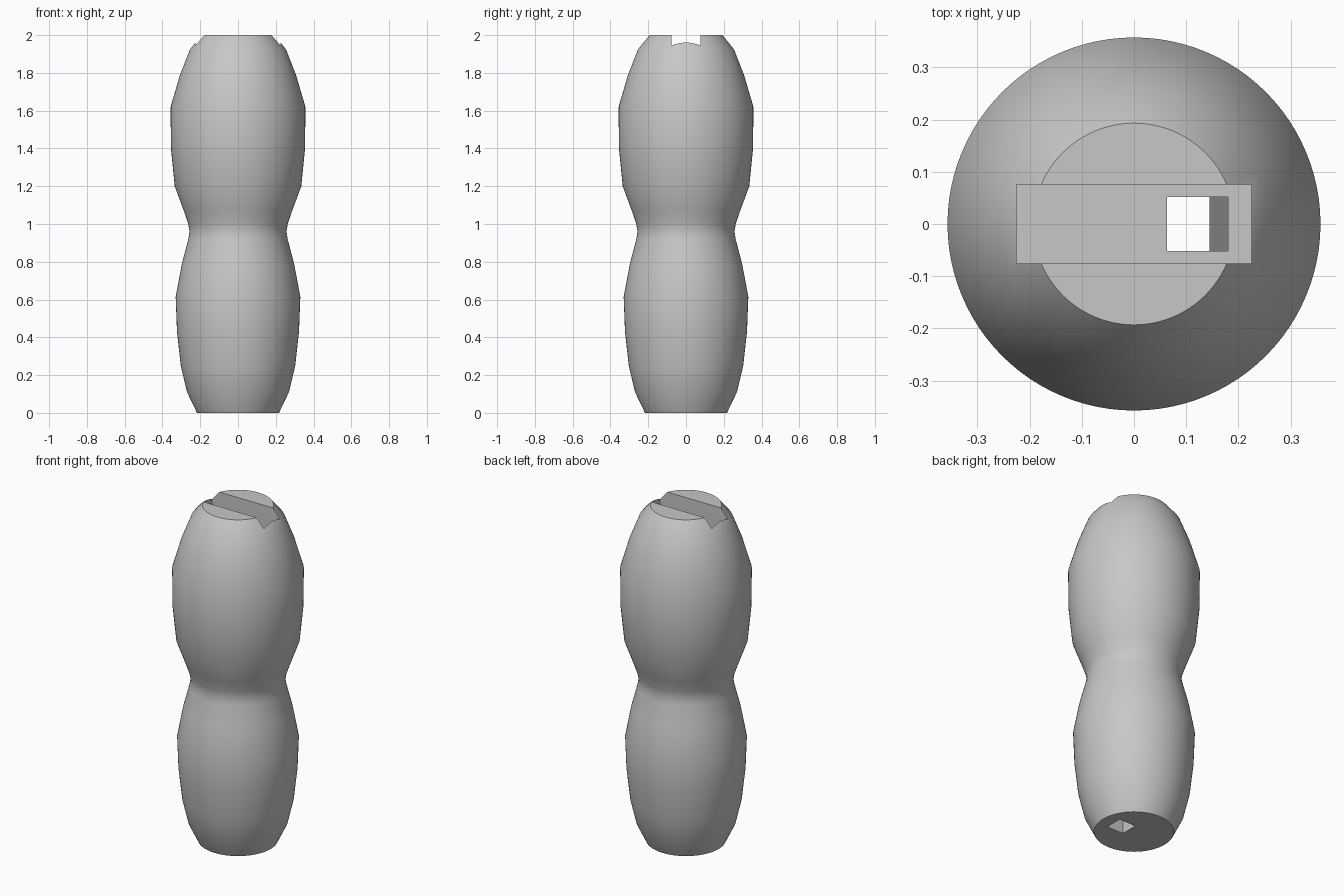
import bpy, bmesh
from math import radians, tau

if "Cube" in bpy.data.objects:
    bpy.data.objects.remove(bpy.data.objects["Cube"])

grey = bpy.data.materials.new("plain_grey")
grey.use_nodes = True
grey.diffuse_color = (0.57, 0.57, 0.57, 1)
grey.node_tree.nodes["Principled BSDF"].inputs["Base Color"].default_value = grey.diffuse_color


def make_object(name, bm):
    bmesh.ops.recalc_face_normals(bm, faces=bm.faces)
    mesh = bpy.data.meshes.new(name)
    bm.to_mesh(mesh)
    bm.free()
    mesh.materials.append(grey)
    obj = bpy.data.objects.new(name, mesh)
    bpy.context.collection.objects.link(obj)
    return obj


def lathe(name, profile, steps=96):
    bm = bmesh.new()
    verts = [bm.verts.new((r, 0, z)) for r, z in profile]
    edges = [bm.edges.new(pair) for pair in zip(verts, verts[1:])]
    bmesh.ops.spin(bm, geom=verts + edges, cent=(0, 0, 0), axis=(0, 0, 1),
                   angle=tau, steps=steps, use_merge=True)
    bmesh.ops.remove_doubles(bm, verts=bm.verts, dist=0.0001)
    rims = [e for e in bm.edges if e.is_boundary]
    bmesh.ops.holes_fill(bm, edges=rims, sides=0)
    return make_object(name, bm)


def block(name, low_x, high_x, half_y, low_z, high_z):
    """Box whose x range may differ between its bottom and its top."""
    bm = bmesh.new()
    bmesh.ops.create_cube(bm, size=2)
    for v in bm.verts:
        x_range, z = (high_x, high_z) if v.co.z > 0 else (low_x, low_z)
        v.co = (x_range[int(v.co.x > 0)], v.co.y * half_y, z)
    return make_object(name, bm)


# Waisted grip body with flat ends
body = lathe("grip_body", [
    (0.217, 0), (0.27, 0.11), (0.303, 0.25), (0.323, 0.43), (0.33, 0.615),
    (0.297, 0.79), (0.263, 0.92), (0.257, 0.96), (0.263, 1.0), (0.287, 1.07),
    (0.335, 1.2), (0.355, 1.4), (0.357, 1.62), (0.307, 1.79),
    (0.254, 1.925), (0.193, 2.0)])

# Slot across the top, and the leaning square tunnel below it
slot_x = (-0.225, 0.225)
cutters = [
    block("slot_cutter", slot_x, slot_x, 0.076, 1.8, 2.1),
    block("tunnel_cutter", (0.034, 0.144), (0.064, 0.181), 0.052, -0.05, 1.85),
]
bpy.context.view_layer.objects.active = body
body.select_set(True)
for cutter in cutters:
    cutter.hide_render = True
    cut = body.modifiers.new(cutter.name, "BOOLEAN")
    cut.operation = "DIFFERENCE"
    cut.solver = "EXACT"
    cut.object = cutter
    bpy.ops.object.modifier_apply(modifier=cut.name)
    bpy.data.objects.remove(cutter)

bpy.ops.object.shade_smooth_by_angle(angle=radians(35))
